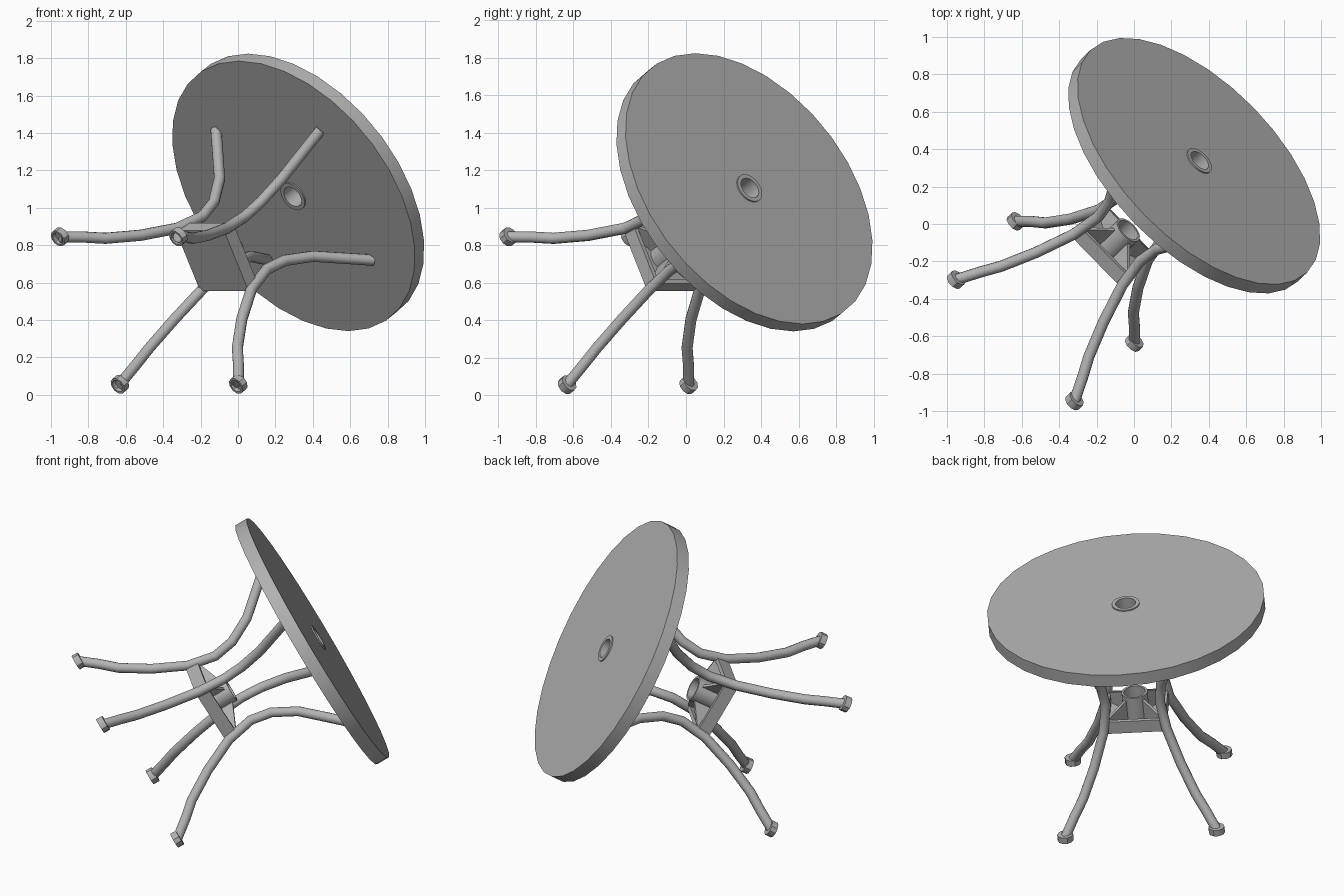
import bpy, bmesh
from math import pi, sin, cos, sqrt
from mathutils import Vector, Matrix

cube = bpy.data.objects.get("Cube")
if cube:
    bpy.data.objects.remove(cube, do_unlink=True)

# Single grey material
grey = bpy.data.materials.new("plain_grey")
grey.use_nodes = True
grey.diffuse_color = (0.45, 0.45, 0.45, 1)
grey.node_tree.nodes["Principled BSDF"].inputs["Base Color"].default_value = (0.45, 0.45, 0.45, 1)

# Tilted table frame: up is the table's own vertical axis
up = Vector((0.622, 0.607, 0.493)).normalized()
side = Vector((up.y, -up.x, 0)).normalized()
depth = up.cross(side)
FRAME = Matrix.Translation((-0.475, -0.466, 0.451)) @ Matrix((side, depth, up)).transposed().to_4x4()


def finish(obj, smooth=True):
    """Place a part in the tilted frame, colour it and shade it."""
    obj.matrix_world = FRAME @ obj.matrix_world
    obj.data.materials.clear()
    obj.data.materials.append(grey)
    if smooth:
        bpy.ops.object.select_all(action='DESELECT')
        obj.select_set(True)
        bpy.context.view_layer.objects.active = obj
        bpy.ops.object.shade_smooth_by_angle(angle=pi / 5)
    return obj


def add_mesh(name, bm):
    mesh = bpy.data.meshes.new(name)
    bm.to_mesh(mesh)
    bm.free()
    obj = bpy.data.objects.new(name, mesh)
    bpy.context.collection.objects.link(obj)
    return obj


def lathe(name, profile, sides, centre=(0, 0), phase=0.0):
    """Revolve a closed (radius, height) profile."""
    bm = bmesh.new()
    rings = []
    for i in range(sides):
        a = phase + 2 * pi * i / sides
        rings.append([bm.verts.new((centre[0] + r * cos(a), centre[1] + r * sin(a), z))
                      for r, z in profile])
    n = len(profile)
    for i in range(sides):
        a, b = rings[i], rings[(i + 1) % sides]
        for j in range(n):
            k = (j + 1) % n
            if profile[j][0] + profile[k][0] > 0:
                bm.faces.new((a[j], b[j], b[k], a[k]))
    bmesh.ops.remove_doubles(bm, verts=bm.verts, dist=1e-5)
    bmesh.ops.recalc_face_normals(bm, faces=bm.faces)
    return finish(add_mesh(name, bm))


def pipe(r_in, r_out, low, high):
    return [(r_in, low), (r_out, low), (r_out, high), (r_in, high)]


# Round top with its hole collar
lathe("table_top", pipe(0.075, 0.83, 1.24, 1.32), 32)
lathe("hole_collar", pipe(0.06, 0.083, 1.232, 1.328), 24)

# Square tray bracing the legs, with a socket tube
half = 0.185 * sqrt(2)
wall = 0.16 * sqrt(2)
lathe("brace_tray", [(0, 0.54), (half, 0.54), (half, 0.62), (wall, 0.62), (wall, 0.56), (0, 0.56)],
      4, phase=pi / 4)
lathe("socket_tube", pipe(0.065, 0.078, 0.55, 0.715), 24)

# Leg outline: (offset along each side axis, height)
LEG = [(0.453, 0), (0.395, 0.1), (0.336, 0.19), (0.258, 0.36), (0.188, 0.56),
       (0.163, 0.73), (0.18, 0.86), (0.237, 1.005), (0.323, 1.135), (0.4, 1.25)]
# Shallow hollow cup under each leg
FOOT = [(0, 0.02), (0.048, 0.02), (0.048, -0.02), (0.036, -0.02), (0.036, 0.005), (0, 0.005)]

for sx, fb in ((1, "right"), (-1, "left")):
    for sy, ud in ((1, "lower"), (-1, "upper")):
        tag = f"{ud}_{fb}"

        # Bent tube leg
        curve = bpy.data.curves.new("leg_" + tag, 'CURVE')
        curve.dimensions = '3D'
        curve.bevel_depth = 0.03
        curve.bevel_resolution = 4
        curve.use_fill_caps = True
        spline = curve.splines.new('POLY')
        spline.points.add(len(LEG) - 1)
        for point, (q, h) in zip(spline.points, LEG):
            point.co = (sx * q, sy * q, h, 1)
        path = bpy.data.objects.new("leg_path", curve)
        bpy.context.collection.objects.link(path)
        graph = bpy.context.evaluated_depsgraph_get()
        mesh = bpy.data.meshes.new_from_object(path.evaluated_get(graph))
        leg = bpy.data.objects.new("leg_" + tag, mesh)
        bpy.context.collection.objects.link(leg)
        bpy.data.objects.remove(path, do_unlink=True)
        finish(leg)

        # Foot cup
        q = LEG[0][0]
        lathe("foot_" + tag, FOOT, 10, centre=(sx * q, sy * q))

        # Sloping rib from the socket tube to the tray corner
        bm = bmesh.new()
        bm.faces.new([bm.verts.new((sx * d, sy * d, z))
                      for d, z in ((0.05, 0.55), (0.175, 0.55), (0.175, 0.62), (0.05, 0.69))])
        rib = finish(add_mesh("rib_" + tag, bm), smooth=False)
        solid = rib.modifiers.new("thickness", 'SOLIDIFY')
        solid.thickness = 0.016
        solid.offset = 0
